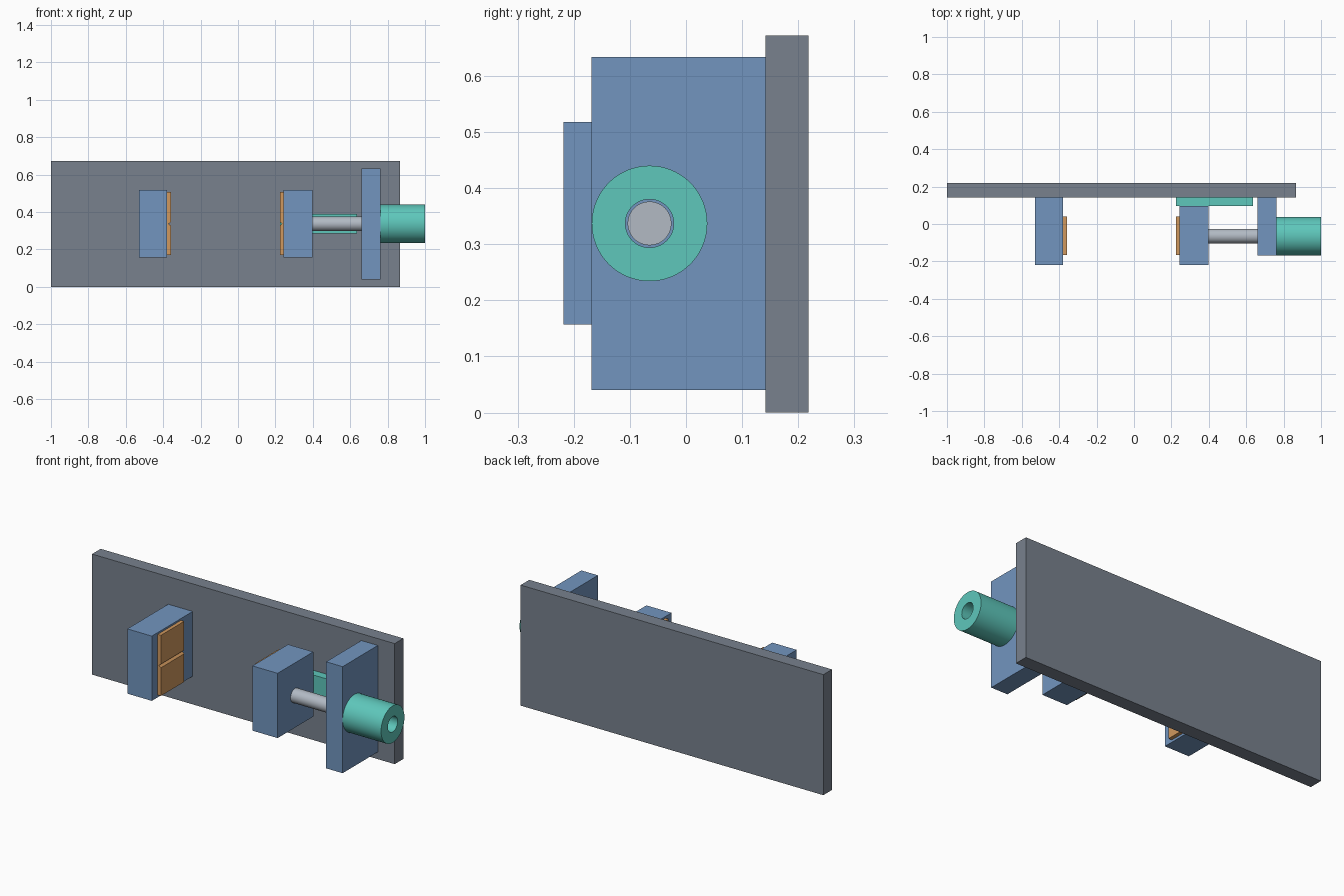
import bpy, bmesh, math
from mathutils import Matrix

if "Cube" in bpy.data.objects:
    bpy.data.objects.remove(bpy.data.objects["Cube"])


def srgb(r, g, b):
    return [((c / 255 + 0.055) / 1.055) ** 2.4 for c in (r, g, b)] + [1.0]


def material(name, rgb):
    m = bpy.data.materials.new(name)
    m.diffuse_color = srgb(*rgb)
    m.use_nodes = True
    m.node_tree.nodes["Principled BSDF"].inputs["Base Color"].default_value = m.diffuse_color
    return m


GREY = material("slate_grey", (120, 129, 141))
BLUE = material("steel_blue", (114, 149, 191))
TEAL = material("teal", (94, 199, 187))
SILVER = material("silver", (178, 186, 196))
ORANGE = material("tan_orange", (208, 152, 94))

AXIS_Y, AXIS_Z = -0.065, 0.337   # screw axis


def finish(name, bm, mat, smooth=False):
    bmesh.ops.recalc_face_normals(bm, faces=bm.faces)
    me = bpy.data.meshes.new(name)
    bm.to_mesh(me)
    bm.free()
    me.materials.append(mat)
    ob = bpy.data.objects.new(name, me)
    bpy.context.collection.objects.link(ob)
    if smooth:
        bpy.ops.object.select_all(action='DESELECT')
        ob.select_set(True)
        bpy.context.view_layer.objects.active = ob
        bpy.ops.object.shade_smooth_by_angle(angle=math.radians(35))
    return ob


def box(name, x, y, z, mat):
    bm = bmesh.new()
    bmesh.ops.create_cube(bm, size=1)
    for v in bm.verts:
        v.co = [(a[0] + a[1]) / 2 + c * (a[1] - a[0]) for a, c in zip((x, y, z), v.co)]
    return finish(name, bm, mat)


def rod(name, x0, x1, r, mat):
    bm = bmesh.new()
    m = Matrix.Translation(((x0 + x1) / 2, AXIS_Y, AXIS_Z)) @ Matrix.Rotation(math.pi / 2, 4, 'Y')
    bmesh.ops.create_cone(bm, cap_ends=True, segments=64, radius1=r, radius2=r,
                          depth=x1 - x0, matrix=m)
    return finish(name, bm, mat, True)


def tube(name, x0, x1, r_in, r_out, mat, n=64):
    bm = bmesh.new()
    rings = []
    for i in range(n):
        a = 2 * math.pi * i / n
        rings.append([bm.verts.new((x, AXIS_Y + r * math.cos(a), AXIS_Z + r * math.sin(a)))
                      for x, r in ((x0, r_in), (x0, r_out), (x1, r_out), (x1, r_in))])
    for i in range(n):
        p, q = rings[i], rings[(i + 1) % n]
        for k in range(4):
            j = (k + 1) % 4
            bm.faces.new((p[k], p[j], q[j], q[k]))
    return finish(name, bm, mat, True)


def pad(name, x_back, x_face):
    # grip pad with a shallow horizontal V groove across its face
    x_groove = x_face + 0.6 * (x_back - x_face)
    profile = [(x_back, 0.17), (x_face, 0.17), (x_face, 0.327), (x_groove, 0.337),
               (x_face, 0.347), (x_face, 0.508), (x_back, 0.508)]
    bm = bmesh.new()
    f = bm.faces.new([bm.verts.new((x, -0.167, z)) for x, z in profile])
    ext = bmesh.ops.extrude_face_region(bm, geom=[f])
    bmesh.ops.translate(bm, vec=(0, 0.206, 0),
                        verts=[v for v in ext["geom"] if isinstance(v, bmesh.types.BMVert)])
    return finish(name, bm, ORANGE)


# back plate and guide rail
box("back_plate", (-1.0, 0.867), (0.142, 0.218), (0, 0.672), GREY)
box("guide_rail", (0.225, 0.637), (0.096, 0.142), (0.285, 0.389), TEAL)

# jaws and their pads
box("fixed_jaw", (-0.53, -0.379), (-0.218, 0.142), (0.157, 0.518), BLUE)
box("moving_jaw", (0.242, 0.397), (-0.218, 0.096), (0.157, 0.518), BLUE)
pad("fixed_jaw_pad", -0.379, -0.359)
pad("moving_jaw_pad", 0.242, 0.224)

# end support, bored for the screw
support = box("end_support", (0.661, 0.763), (-0.168, 0.142), (0.04, 0.634), BLUE)
cutter = rod("bore_cutter", 0.6, 0.82, 0.043, BLUE)
cutter.hide_render = True
cutter.hide_set(True)
mod = support.modifiers.new("bore", 'BOOLEAN')
mod.operation = 'DIFFERENCE'
mod.solver = 'EXACT'
mod.object = cutter

# screw and outer sleeve
rod("screw", 0.397, 0.763, 0.039, SILVER)
tube("sleeve", 0.763, 1.0, 0.043, 0.103, TEAL)
